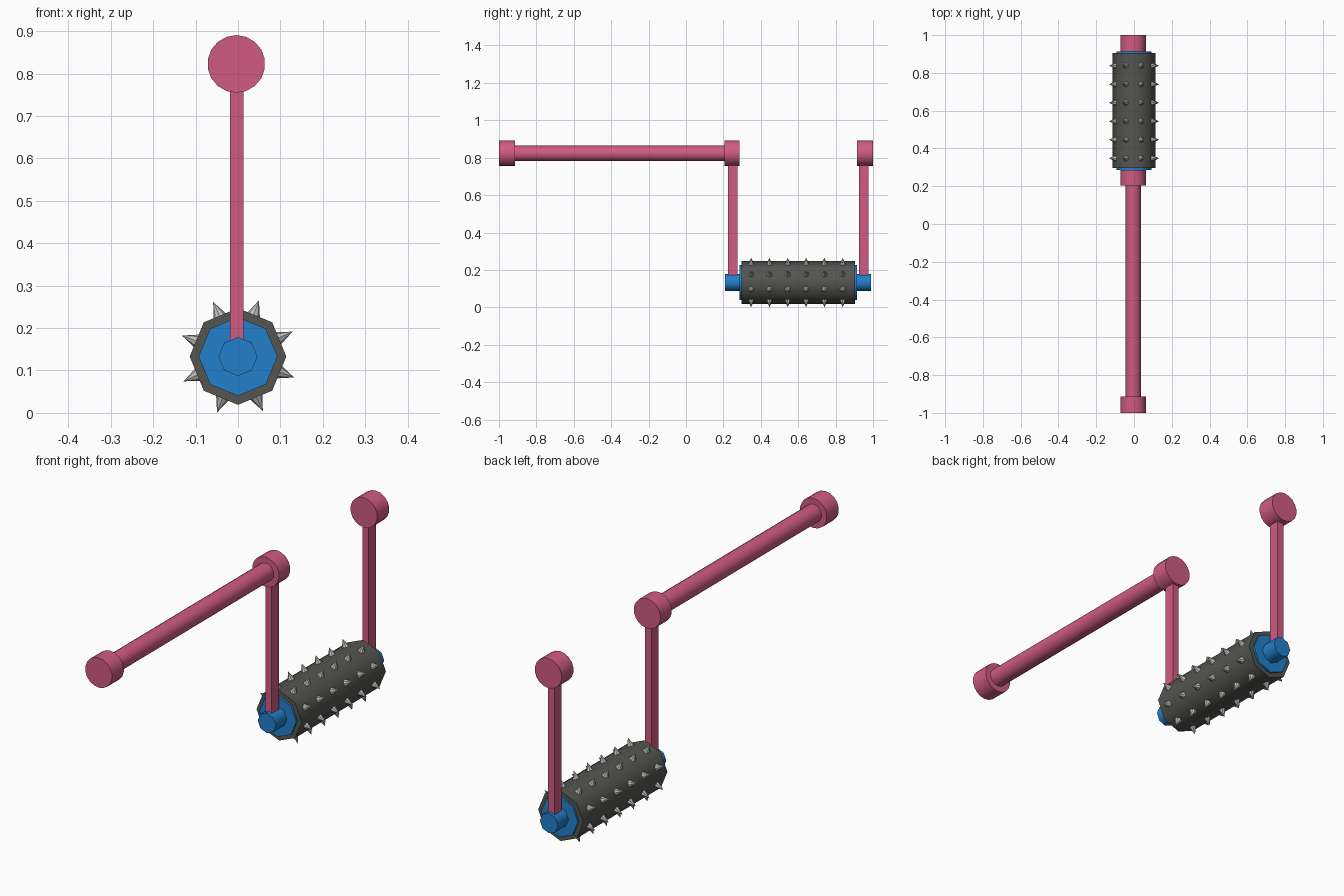
import bpy, bmesh, math
from mathutils import Matrix, Vector

if "Cube" in bpy.data.objects:
    bpy.data.objects.remove(bpy.data.objects["Cube"])


def material(name, rgb):
    m = bpy.data.materials.new(name)
    m.diffuse_color = (*rgb, 1)
    m.use_nodes = True
    m.node_tree.nodes["Principled BSDF"].inputs["Base Color"].default_value = m.diffuse_color
    return m


PINK = material("pink paint", (0.63, 0.105, 0.225))
BLUE = material("blue plastic", (0.016, 0.215, 0.6))
DARK = material("dark rubber", (0.09, 0.09, 0.08))
STEEL = material("light steel", (0.52, 0.52, 0.51))

AX_X, AX_Z = -0.004, 0.823      # handle axis
ROLL_Z = 0.133                  # roller axis


def finish(name, bm, mat, smooth=None):
    me = bpy.data.meshes.new(name)
    bm.to_mesh(me)
    bm.free()
    me.materials.append(mat)
    ob = bpy.data.objects.new(name, me)
    bpy.context.collection.objects.link(ob)
    if smooth:
        bpy.ops.object.select_all(action='DESELECT')
        ob.select_set(True)
        bpy.context.view_layer.objects.active = ob
        bpy.ops.object.shade_smooth_by_angle(angle=math.radians(smooth))
    return ob


def rod(name, mat, x, z, r, y0, y1, sides):
    """Cylinder lying along y, with a vertex at the top."""
    bm = bmesh.new()
    bmesh.ops.create_cone(bm, cap_ends=True, segments=sides, radius1=r, radius2=r, depth=y1 - y0,
                          matrix=Matrix.Translation((x, (y0 + y1) / 2, z)) @ Matrix.Rotation(math.pi / 2, 4, 'X'))
    return finish(name, bm, mat, 50)


# Handle bar and end knobs
rod("handle_bar", PINK, AX_X, AX_Z, 0.041, -0.96, 0.25, 16)
for name, y0, y1 in (("grip_end_knob", -1.0, -0.914), ("front_knob", 0.205, 0.286), ("rear_knob", 0.914, 1.0)):
    rod(name, PINK, AX_X, AX_Z, 0.068, y0, y1, 18)

# Upright arms from knobs to axle
for name, y in (("front_arm", 0.25), ("rear_arm", 0.95)):
    bm = bmesh.new()
    bmesh.ops.create_cube(bm, size=1, matrix=Matrix.Translation((-0.003, y, 0.48))
                          @ Matrix.Diagonal((0.032, 0.051, 0.66, 1)))
    finish(name, bm, PINK)

# Roller: axle, core and rubber sleeve
rod("axle", BLUE, 0, ROLL_Z, 0.046, 0.208, 0.989, 8)
rod("roller_core", BLUE, 0, ROLL_Z, 0.093, 0.287, 0.913, 8)
rod("roller_sleeve", DARK, 0, ROLL_Z, 0.114, 0.297, 0.904, 8)

# Rows of spikes, one row per sleeve face
bm = bmesh.new()
base, tip = 0.100, 0.141
for k in range(8):
    a = math.radians(24.5 + 45 * k)
    d = Vector((math.cos(a), 0, math.sin(a)))
    turn = d.to_track_quat('Z', 'Y').to_matrix().to_4x4()
    for i in range(6):
        p = d * (base + tip) / 2 + Vector((0, 0.348 + 0.098 * i, ROLL_Z))
        bmesh.ops.create_cone(bm, cap_ends=True, segments=8, radius1=0.018, radius2=0,
                              depth=tip - base, matrix=Matrix.Translation(p) @ turn)
bmesh.ops.remove_doubles(bm, verts=bm.verts, dist=1e-5)
finish("spikes", bm, STEEL)
